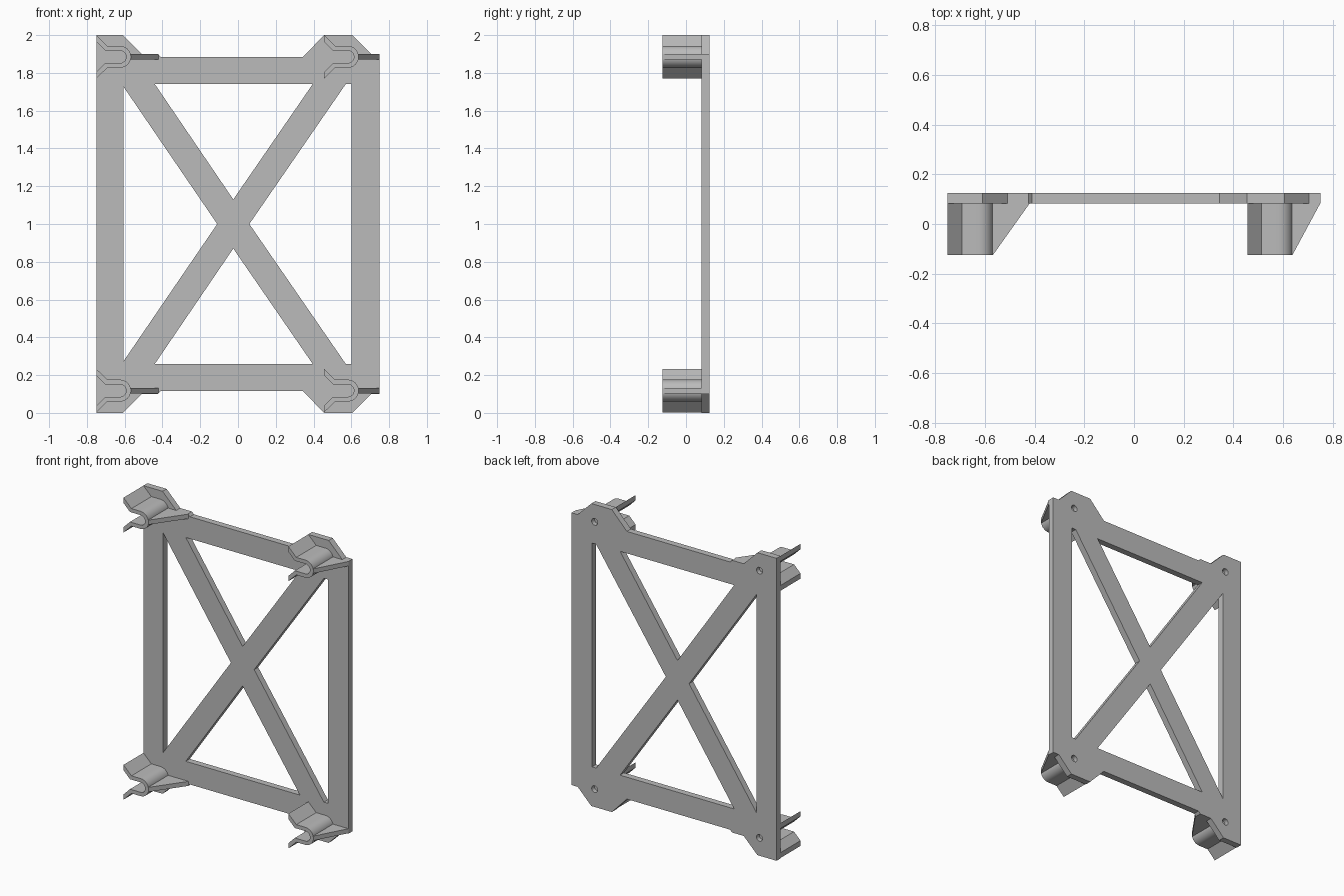
import bpy, bmesh, math
from mathutils import Vector

if "Cube" in bpy.data.objects:
    bpy.data.objects.remove(bpy.data.objects["Cube"], do_unlink=True)

grey = bpy.data.materials.new("plain grey")
grey.use_nodes = True
COLOUR = (0.5, 0.5, 0.5, 1)
grey.diffuse_color = COLOUR
grey.node_tree.nodes["Principled BSDF"].inputs["Base Color"].default_value = COLOUR

FRONT, PLATE, BACK = -0.125, 0.083, 0.125
HIGH, LOW = 1.885, 0.118       # heights of the clip centres
LEFT, RIGHT = 0.581, -0.625    # sideways positions of the clip centres


def prism(name, points, start, depth):
    """Extrude a closed 3D polygon (first ring) along a vector."""
    bm = bmesh.new()
    face = bm.faces.new([bm.verts.new(Vector(p) + Vector(start)) for p in points])
    new = bmesh.ops.extrude_face_region(bm, geom=[face])["geom"]
    bmesh.ops.translate(bm, vec=depth, verts=[v for v in new if isinstance(v, bmesh.types.BMVert)])
    bmesh.ops.recalc_face_normals(bm, faces=bm.faces)
    mesh = bpy.data.meshes.new(name)
    bm.to_mesh(mesh)
    bm.free()
    mesh.materials.append(grey)
    obj = bpy.data.objects.new(name, mesh)
    bpy.context.collection.objects.link(obj)
    return obj


def upright(name, outline, y0, y1):
    """Extrude an (x, z) outline from y0 to y1."""
    return prism(name, [(x, 0, z) for x, z in outline], (0, y0, 0), (0, y1 - y0, 0))


def arc(cx, cz, r, a0, a1, n):
    angles = [math.radians(a0 + (a1 - a0) * i / n) for i in range(n + 1)]
    return [(cx + r * math.cos(a), cz + r * math.sin(a)) for a in angles]


def smooth(obj):
    bpy.ops.object.select_all(action="DESELECT")
    obj.select_set(True)
    bpy.context.view_layer.objects.active = obj
    bpy.ops.object.shade_smooth_by_angle(angle=math.radians(30))


def flip(points):
    """Mirror an outline about mid height."""
    return [(x, 2 - z) for x, z in reversed(points)]


# Frame plate with raised corner gussets
top_edge = [(-0.75, 2), (-0.61, 2), (-0.51, 1.9), (-0.425, 1.9), (-0.41, HIGH),
            (0.345, HIGH), (0.455, 2), (0.605, 2), (0.705, 1.9), (0.75, 1.9)]
frame = upright("frame", top_edge + flip(top_edge), PLATE, BACK)

# Four windows leaving the crossed braces, and blind holes in the back
top_window = [(-0.44, 1.74), (0.395, 1.74), (-0.025, 1.13)]
side_top = [(0.06, 1.0), (0.57, 1.74), (0.6, 1.74)]
windows = [top_window, flip(top_window),
           [(-0.605, 1.725), (-0.605, 0.275), (-0.11, 1.0)],
           side_top + flip(side_top)[:2]]
cutters = [upright("window_cutter", w, 0, 0.2) for w in windows]
for x in (LEFT, RIGHT):
    for z in (HIGH, LOW):
        cutters.append(upright("hole_cutter", arc(x, z, 0.022, 0, 345, 23), PLATE + 0.012, 0.2))

for cutter in cutters:
    cutter.hide_render = True
    mod = frame.modifiers.new("cut", "BOOLEAN")
    mod.operation, mod.solver, mod.object = "DIFFERENCE", "EXACT", cutter
bpy.context.view_layer.update()
result = bpy.data.meshes.new_from_object(frame.evaluated_get(bpy.context.evaluated_depsgraph_get()))
frame.modifiers.clear()
frame.data = result
for cutter in cutters:
    bpy.data.objects.remove(cutter, do_unlink=True)
smooth(frame)

# Spring clips with flared lips, each braced by a tapered rib
for side, x, reach in (("left", LEFT, 0.75), ("right", RIGHT, -0.42)):
    for level, z in (("upper", HIGH), ("lower", LOW)):
        tip = x - 0.125
        outer = [(tip, z - 0.115), (x - 0.067, z - 0.058)] + arc(x, z, 0.058, -90, 90, 16)
        outer += [(x - 0.067, z + 0.058), (tip, z + 0.115)]
        inner = [(tip, z + 0.08), (x - 0.078, z + 0.033)] + arc(x, z, 0.033, 90, -90, 16)
        inner += [(x - 0.078, z - 0.033), (tip, z - 0.08)]
        clip = upright(f"{side}_{level}_clip", outer + inner, FRONT, PLATE)
        smooth(clip)
        rib = [(x + 0.045, FRONT, 0), (x + 0.057, FRONT, 0), (reach, PLATE, 0), (x + 0.045, PLATE, 0)]
        prism(f"{side}_{level}_rib", rib, (0, 0, z - 0.015), (0, 0, 0.03))
